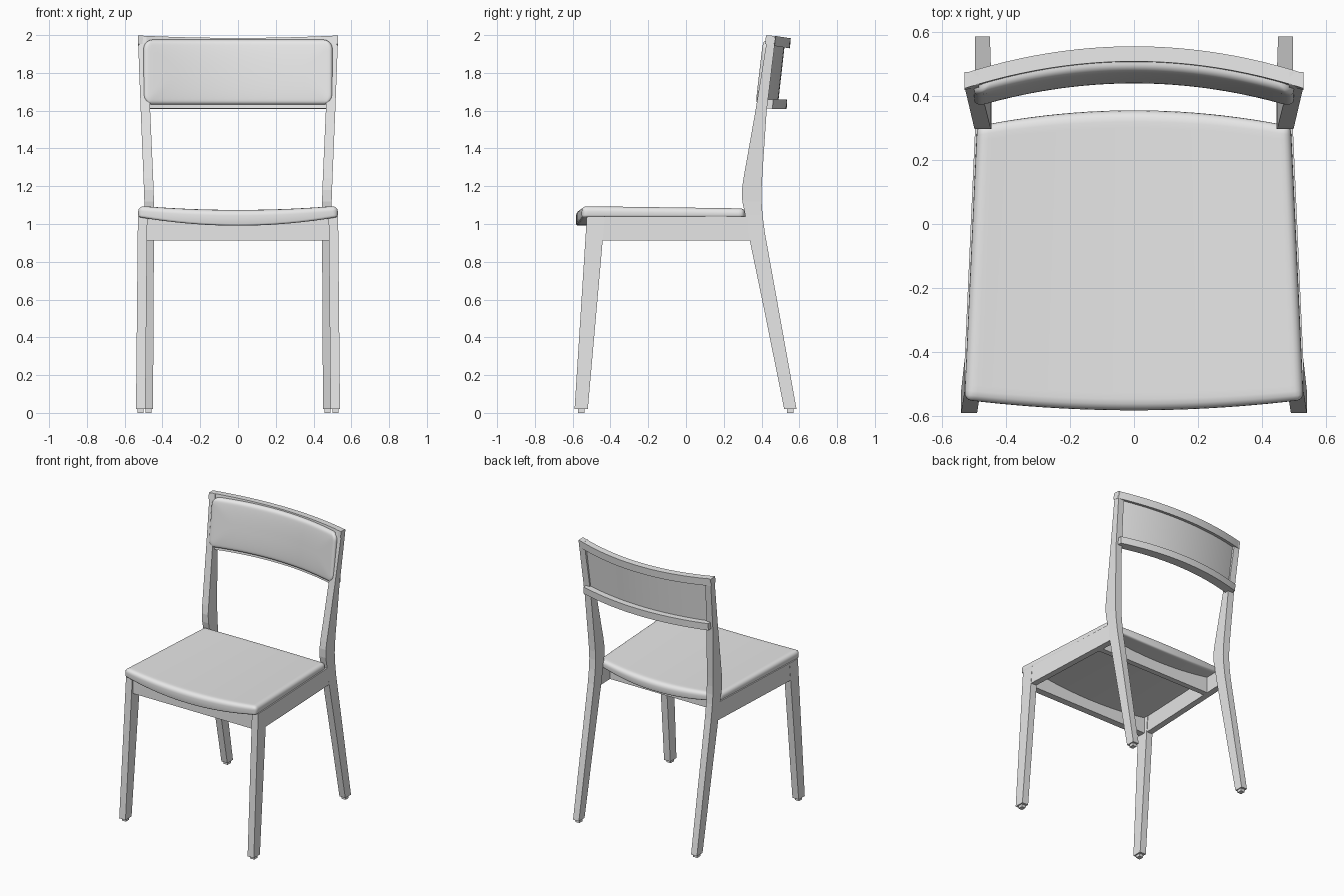
import bpy, bmesh, math

old = bpy.data.objects.get("Cube")
if old:
    bpy.data.objects.remove(old)

grey = bpy.data.materials.new("light_grey")
grey.use_nodes = True
colour = (0.8, 0.8, 0.8, 1)
grey.diffuse_color = colour
grey.node_tree.nodes["Principled BSDF"].inputs["Base Color"].default_value = colour


def finish(name, bm, smooth=False, bevel=0):
    bmesh.ops.recalc_face_normals(bm, faces=bm.faces)
    mesh = bpy.data.meshes.new(name)
    bm.to_mesh(mesh)
    bm.free()
    mesh.materials.append(grey)
    ob = bpy.data.objects.new(name, mesh)
    bpy.context.collection.objects.link(ob)
    if bevel:
        mod = ob.modifiers.new("soft_edges", "BEVEL")
        mod.width, mod.segments, mod.limit_method = bevel, 2, "ANGLE"
    if smooth:
        bpy.ops.object.select_all(action="DESELECT")
        ob.select_set(True)
        bpy.context.view_layer.objects.active = ob
        bpy.ops.object.shade_smooth_by_angle(angle=math.radians(40))
    return ob


def loft(name, rings, smooth=False, bevel=0):
    """Skin matching rings of points and cap both ends."""
    bm = bmesh.new()
    loops = [[bm.verts.new(p) for p in ring] for ring in rings]
    n = len(loops[0])
    for a, b in zip(loops, loops[1:]):
        for i in range(n):
            j = (i + 1) % n
            bm.faces.new((a[i], a[j], b[j], b[i]))
    bm.faces.new(loops[0])
    bm.faces.new(loops[-1])
    return finish(name, bm, smooth, bevel)


def post(name, sections, side):
    """Upright through sections of (z, front y, back y, inner x, outer x)."""
    rings = [[(side * xi, yf, z), (side * xo, yf, z), (side * xo, yb, z), (side * xi, yb, z)]
             for z, yf, yb, xi, xo in sections]
    return loft(name, rings)


def box(name, x0, x1, y0, y1, z0, z1):
    return post(name, [(z0, y0, y1, x0, x1), (z1, y0, y1, x0, x1)], 1)


def curve_back(x):
    return -0.3 * x * x


def bowed_rail(name, half, profile, lift=0, bevel=0):
    """Sweep a (y, z) profile along the bow of the backrest."""
    steps = 24
    xs = [half * (2 * i / steps - 1) for i in range(steps + 1)]
    return loft(name, [[(x, y + curve_back(x), z + lift * (x / half) ** 2)
                        for y, z in profile] for x in xs], True, bevel)


def pad(name, shape, nu=40, nv=32):
    """Closed cushion; shape(u, v) gives its upper and lower point."""
    bm = bmesh.new()

    def spread(i, n):
        return math.sin(math.pi / 2 * (2 * i / n - 1))

    pairs = [[shape(spread(i, nu), spread(j, nv)) for i in range(nu + 1)] for j in range(nv + 1)]
    layers = [[[bm.verts.new(p[k]) for p in row] for row in pairs] for k in (0, 1)]
    for g in layers:
        for j in range(nv):
            for i in range(nu):
                bm.faces.new((g[j][i], g[j][i + 1], g[j + 1][i + 1], g[j + 1][i]))

    def rim(g):
        return (g[0][:-1] + [r[-1] for r in g[:-1]] + g[-1][:0:-1]
                + [r[0] for r in g[:0:-1]])

    a, b = rim(layers[0]), rim(layers[1])
    for i in range(len(a)):
        j = (i + 1) % len(a)
        bm.faces.new((a[i], a[j], b[j], b[i]))
    return finish(name, bm, True)


def round_over(d, r):
    """Quarter-circle rise from 0 at the edge to 1 at distance r."""
    t = max(0, 1 - d / r)
    return math.sqrt(max(0, 1 - t * t))


# Legs, feet and side rails
front_leg = [(0.02, -0.59, -0.52, 0.49, 0.54), (1.04, -0.525, -0.43, 0.48, 0.53)]
rear_leg = [(0.02, 0.52, 0.585, 0.45, 0.497), (0.55, 0.413, 0.49, 0.447, 0.496),
            (0.95, 0.33, 0.418, 0.445, 0.495), (1.05, 0.313, 0.405, 0.445, 0.495),
            (1.12, 0.298, 0.4, 0.445, 0.496), (1.18, 0.296, 0.4, 0.447, 0.498),
            (1.24, 0.304, 0.403, 0.449, 0.5), (1.6, 0.368, 0.427, 0.465, 0.515),
            (1.995, 0.432, 0.475, 0.485, 0.53)]
for side, word in ((1, "left"), (-1, "right")):
    post(word + "_front_leg", front_leg, side)
    post(word + "_rear_leg", rear_leg, side)
    for part, x, y in (("front", 0.515, -0.555), ("rear", 0.473, 0.552)):
        post(f"{word}_{part}_foot", [(z, y - 0.018, y + 0.018, x - 0.016, x + 0.016)
                                     for z in (0, 0.025)], side)
    loft(word + "_side_rail", [[(side * xi, y, 0.912), (side * xo, y, 0.912),
                                (side * xo, y, 1.04), (side * xi, y, 1.04)]
                               for y, xi, xo in ((-0.45, 0.485, 0.53), (0.35, 0.45, 0.494))])

# Cross rails under the seat
box("front_rail", -0.485, 0.485, -0.515, -0.465, 0.912, 1.035)
box("rear_rail", -0.465, 0.465, 0.18, 0.22, 0.912, 1.03)


# Seat: tapered, dished across, bowed at front and back
def seat_shape(u, v):
    front, back = -0.582 + 0.03 * u * u, 0.355 - 0.045 * u * u
    y = front + (back - front) * (v + 1) / 2
    dx, dy = 0.5 * (1 - abs(u)), 0.45 * (1 - abs(v))
    half = 0.51 - 0.02 * v - 0.025 * (1 - round_over(dy, 0.025))
    d = min(dx, dy)
    dish = 1 - u * u
    top = 1.097 - 0.006 * (v + 1) - 0.022 * dish
    low = 1.037 - 0.046 * dish
    return ((u * half, y, top - 0.03 * (1 - round_over(d, 0.03))),
            (u * half, y, low + 0.01 * (1 - round_over(d, 0.012))))


pad("seat", seat_shape)

# Backrest frame and thin panel
bowed_rail("top_rail", 0.53, [(0.508, 1.985), (0.555, 1.983), (0.55, 1.93), (0.502, 1.94)], 0.013)
bowed_rail("lower_rail", 0.5, [(0.468, 1.66), (0.536, 1.66), (0.533, 1.61), (0.462, 1.612)])
bowed_rail("back_panel", 0.5, [(0.506, 1.96), (0.524, 1.96), (0.488, 1.64), (0.468, 1.64)])


# Backrest cushion: rounded corners and a soft bulge
def cushion_shape(u, v):
    z = 1.804 + 0.172 * v
    dx, dy = 0.5 * (1 - abs(u)), 0.172 * (1 - abs(v))
    x = u * (0.5 - 0.05 * (1 - round_over(dy, 0.05)))
    base = 0.488 + 0.02 * v + curve_back(x)
    d = min(dx, dy)
    bulge = 0.008 + 0.016 * round_over(d, 0.02) + 0.014 * round_over(d, 0.16)
    return (x, base - bulge, z), (x, base + 0.006, z)


pad("back_cushion", cushion_shape)
